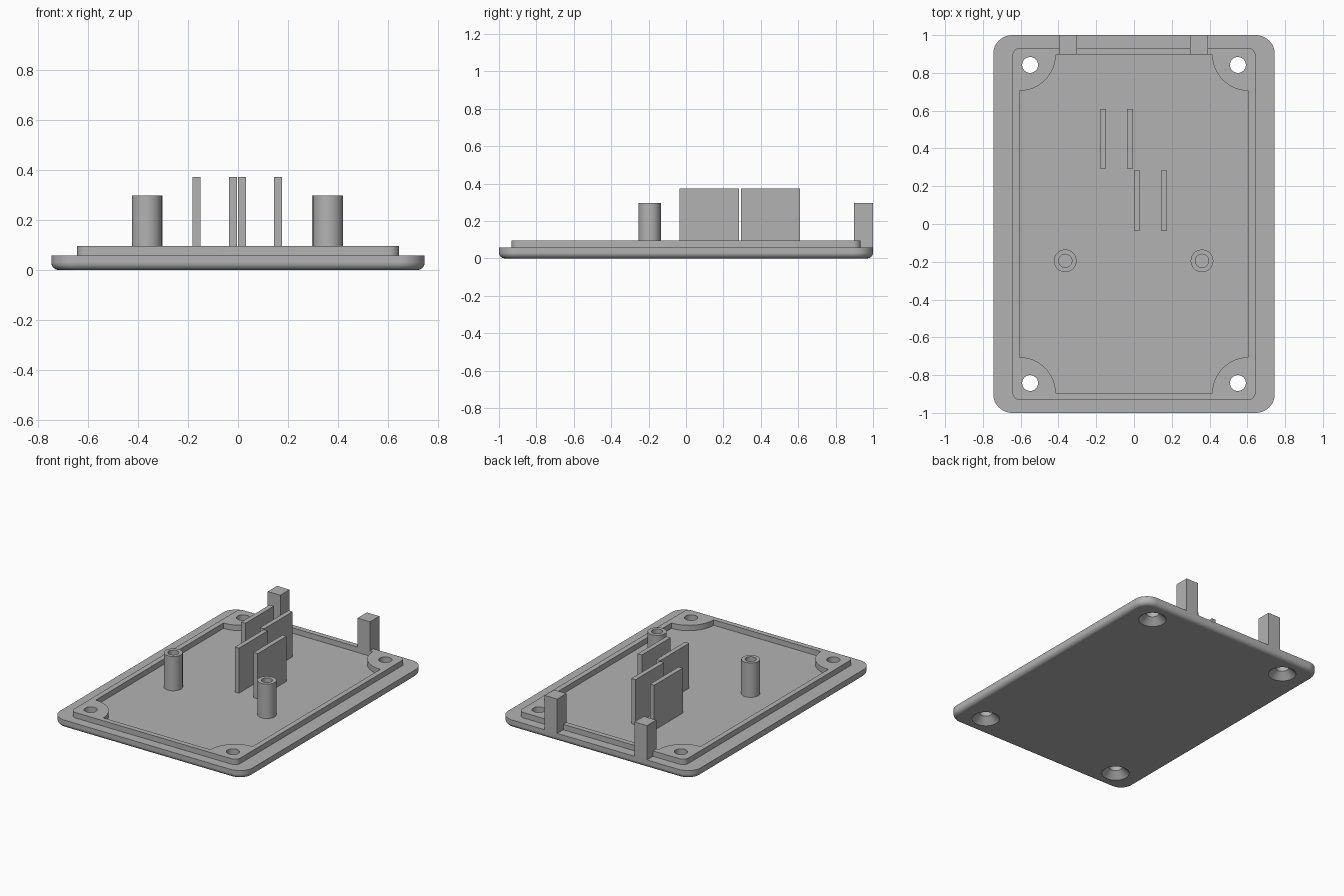
import bpy, bmesh
from math import cos, sin, pi, radians

if "Cube" in bpy.data.objects:
    bpy.data.objects.remove(bpy.data.objects["Cube"])

grey = bpy.data.materials.new("plain grey")
grey.use_nodes = True
grey.diffuse_color = (0.45, 0.45, 0.45, 1)
grey.node_tree.nodes["Principled BSDF"].inputs["Base Color"].default_value = grey.diffuse_color

BASE_TOP, RIM_TOP, POST_TOP, FIN_TOP = 0.057, 0.095, 0.297, 0.372
SUNK = 0.004  # how far parts reach into the base
SCREWS = [(sx * 0.55, sy * 0.842) for sx in (-1, 1) for sy in (-1, 1)]


def circle(cx, cy, r, n=40):
    return [(cx + r * cos(2 * pi * i / n), cy + r * sin(2 * pi * i / n)) for i in range(n)]


def corner_rect(hx, hy, r, scooped=False, n=12):
    """Rectangle outline with round corners, or with corners scooped inward."""
    points = []
    for k, (sx, sy) in enumerate([(1, 1), (-1, 1), (-1, -1), (1, -1)]):
        inset = 0 if scooped else r
        for i in range(n + 1):
            t = i / n * pi / 2
            a = k * pi / 2 + (1.5 * pi - t if scooped else t)
            points.append((sx * (hx - inset) + r * cos(a), sy * (hy - inset) + r * sin(a)))
    return points


def finish(obj):
    obj.data.materials.clear()
    obj.data.materials.append(grey)
    bpy.ops.object.select_all(action='DESELECT')
    obj.select_set(True)
    bpy.context.view_layer.objects.active = obj
    bpy.ops.object.shade_smooth_by_angle(angle=radians(30))
    return obj


def add_mesh(name, bm):
    bmesh.ops.recalc_face_normals(bm, faces=bm.faces)
    mesh = bpy.data.meshes.new(name)
    bm.to_mesh(mesh)
    bm.free()
    obj = bpy.data.objects.new(name, mesh)
    bpy.context.collection.objects.link(obj)
    return obj


def loft(name, levels):
    """Closed solid through a stack of (z, outline) levels."""
    bm = bmesh.new()
    rings = [[bm.verts.new((x, y, z)) for x, y in outline] for z, outline in levels]
    for low, high in zip(rings, rings[1:]):
        for i in range(len(low)):
            bm.faces.new((low[i - 1], low[i], high[i], high[i - 1]))
    bm.faces.new(rings[0])
    bm.faces.new(rings[-1])
    return add_mesh(name, bm)


def prism(name, outlines, z0, z1):
    """Extruded flat profile; outlines inside the first become holes."""
    curve = bpy.data.curves.new(name, 'CURVE')
    curve.dimensions = '2D'
    curve.fill_mode = 'BOTH'
    curve.extrude = (z1 - z0) / 2
    for outline in outlines:
        spline = curve.splines.new('POLY')
        spline.points.add(len(outline) - 1)
        for p, (x, y) in zip(spline.points, outline):
            p.co = (x, y, 0, 1)
        spline.use_cyclic_u = True
    source = bpy.data.objects.new(name + " profile", curve)
    bpy.context.collection.objects.link(source)
    bpy.context.view_layer.update()
    mesh = bpy.data.meshes.new_from_object(source.evaluated_get(bpy.context.evaluated_depsgraph_get()))
    bpy.data.objects.remove(source)
    bm = bmesh.new()
    bm.from_mesh(mesh)
    bmesh.ops.remove_doubles(bm, verts=bm.verts, dist=1e-5)
    bmesh.ops.translate(bm, verts=bm.verts, vec=(0, 0, (z0 + z1) / 2))
    return finish(add_mesh(name, bm))


def block(name, x0, x1, y0, y1, z1):
    z0 = BASE_TOP - SUNK
    return finish(loft(name, [(z, [(x0, y0), (x1, y0), (x1, y1), (x0, y1)]) for z in (z0, z1)]))


# base plate with a rounded lower edge
FILLET = 0.03
levels = []
for i in range(9):
    a = i / 8 * pi / 2
    d = FILLET * (1 - sin(a))
    levels.append((FILLET * (1 - cos(a)), corner_rect(0.745 - d, 1 - d, 0.1 - d)))
levels.append((BASE_TOP, corner_rect(0.745, 1, 0.1)))
base = loft("base_plate", levels)

# countersunk screw holes
for x, y in SCREWS:
    cutter = loft("screw_cutter", [(z, circle(x, y, r)) for z, r in
                                   ((-0.01, 0.1), (0.045, 0.042), (0.1, 0.042))])
    cutter.hide_render = True
    mod = base.modifiers.new("screw hole", 'BOOLEAN')
    mod.operation, mod.solver, mod.object = 'DIFFERENCE', 'EXACT', cutter
    bpy.context.view_layer.objects.active = base
    bpy.ops.object.modifier_apply(modifier=mod.name)
    bpy.data.objects.remove(cutter)
finish(base)
base.modifiers.new("even shading", 'WEIGHTED_NORMAL').keep_sharp = True

# raised rim with corner bosses
prism("rim", [corner_rect(0.643, 0.933, 0.04), corner_rect(0.606, 0.897, 0.192, scooped=True)]
      + [circle(x, y, 0.042) for x, y in SCREWS], BASE_TOP - 0.001, RIM_TOP)

# hollow posts
for side, x in (("right", -0.364), ("left", 0.36)):
    prism(side + "_post", [circle(x, -0.195, 0.06), circle(x, -0.195, 0.035)],
          BASE_TOP - SUNK, POST_TOP)

# upright fins in two staggered pairs
for row, y0, y1, starts in (("back", 0.294, 0.61, (-0.181, -0.036)),
                            ("front", -0.035, 0.283, (0.0, 0.144))):
    for side, x in zip(("right", "left"), starts):
        block(f"{row}_{side}_fin", x, x + 0.032, y0, y1, FIN_TOP)

# tabs on the back edge
for side, x in (("right", -0.398), ("left", 0.296)):
    block(side + "_back_tab", x, x + 0.097, 0.897, 1.0, POST_TOP)
